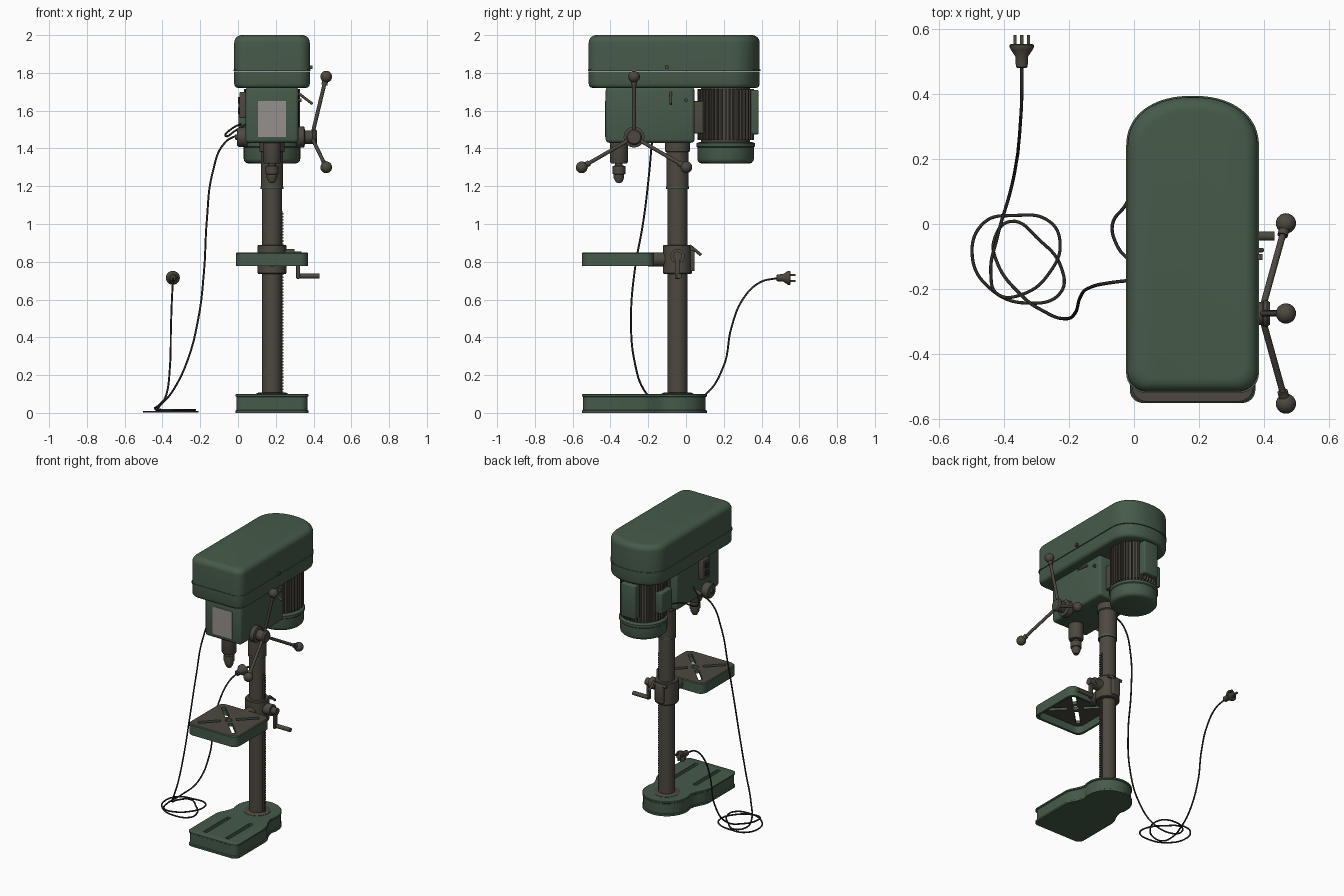
import bpy, bmesh, math
from mathutils import Vector, Matrix

if "Cube" in bpy.data.objects:
    bpy.data.objects.remove(bpy.data.objects["Cube"])


def material(name, rgb):
    m = bpy.data.materials.new(name)
    m.diffuse_color = (*rgb, 1)
    m.use_nodes = True
    m.node_tree.nodes["Principled BSDF"].inputs["Base Color"].default_value = m.diffuse_color
    return m


GREEN = material("machine green", (0.061, 0.103, 0.068))
STEEL = material("aged brown steel", (0.074, 0.066, 0.051))
BLACK = material("cord black", (0.026, 0.025, 0.021))
LABEL = material("pale grey plate", (0.30, 0.28, 0.27))
CX, CY = 0.18, -0.045          # column axis


def finish(name, bm, mat, angle=35):
    bmesh.ops.recalc_face_normals(bm, faces=bm.faces[:])
    me = bpy.data.meshes.new(name)
    bm.to_mesh(me)
    bm.free()
    for p in me.polygons:
        p.use_smooth = True
    me.set_sharp_from_angle(angle=math.radians(angle))
    me.materials.append(mat)
    ob = bpy.data.objects.new(name, me)
    bpy.context.collection.objects.link(ob)
    return ob


def skin(bm, rings):
    """Bridge equal closed rings and cap both ends."""
    vs = [[bm.verts.new(p) for p in r] for r in rings]
    n = len(vs[0])
    for a, b in zip(vs, vs[1:]):
        for i in range(n):
            bm.faces.new((a[i], a[(i + 1) % n], b[(i + 1) % n], b[i]))
    bm.faces.new(vs[0][::-1])
    bm.faces.new(vs[-1])


def loft(name, outline, centre, half, profile, mat):
    """Stack an outline at (inset, z) levels."""
    (cx, cy), (hx, hy) = centre, half
    bm = bmesh.new()
    skin(bm, [[(cx + (x - cx) * (1 - i / hx), cy + (y - cy) * (1 - i / hy), z)
               for x, y in outline] for i, z in profile])
    return finish(name, bm, mat)


def lathe(name, c, axis, profile, mat, n=32):
    """Turn (radius, distance) pairs about an axis."""
    q = Vector(axis).to_track_quat('Z', 'Y')
    ang = [2 * math.pi * i / n for i in range(n)]
    bm = bmesh.new()
    skin(bm, [[Vector(c) + q @ Vector((r * math.cos(a), r * math.sin(a), t)) for a in ang]
              for r, t in profile])
    return finish(name, bm, mat)


def rod(name, p, q, r, mat, n=16):
    d = Vector(q) - Vector(p)
    return lathe(name, p, d, [(r, 0), (r, d.length)], mat, n)


def ball(name, c, r, mat):
    a = [math.pi * (i + 0.05) / 12.1 for i in range(13)]
    return lathe(name, c, (0, 0, 1), [(r * math.sin(t), -r * math.cos(t)) for t in a], mat, 24)


def box(name, lo, hi, mat, bevel=0.0):
    lo, hi = Vector(lo), Vector(hi)
    bm = bmesh.new()
    bmesh.ops.create_cube(bm, size=1, matrix=Matrix.Translation((lo + hi) / 2)
                          @ Matrix.Diagonal((*(hi - lo), 1)))
    if bevel:
        bmesh.ops.bevel(bm, geom=bm.edges[:], offset=bevel, segments=3,
                        profile=0.5, affect='EDGES')
    return finish(name, bm, mat)


def bake(ob):
    """Replace an object's data by its evaluated mesh."""
    dg = bpy.context.evaluated_depsgraph_get()
    return bpy.data.meshes.new_from_object(ob.evaluated_get(dg))


def cut(ob, cutters):
    for c in cutters:
        m = ob.modifiers.new("cut", 'BOOLEAN')
        m.object, m.solver, m.operation = c, 'EXACT', 'DIFFERENCE'
    me = bake(ob)
    ob.modifiers.clear()
    ob.data = me
    me.set_sharp_from_angle(angle=math.radians(35))
    for c in cutters:
        bpy.data.objects.remove(c)


def tube(name, pts, r, mat):
    cu = bpy.data.curves.new(name, 'CURVE')
    cu.dimensions = '3D'
    cu.bevel_depth, cu.bevel_resolution, cu.resolution_u = r, 2, 8
    cu.use_fill_caps = True
    s = cu.splines.new('BEZIER')
    s.bezier_points.add(len(pts) - 1)
    for b, p in zip(s.bezier_points, pts):
        b.co = p
        b.handle_left_type = b.handle_right_type = 'AUTO'
    tmp = bpy.data.objects.new(name + " path", cu)
    bpy.context.collection.objects.link(tmp)
    me = bake(tmp)
    bpy.data.objects.remove(tmp)
    me.materials.clear()
    me.materials.append(mat)
    ob = bpy.data.objects.new(name, me)
    bpy.context.collection.objects.link(ob)


def arc(cx, cy, r, a0, a1, n, ry=None, e=1.0):
    out = []
    for i in range(n + 1):
        a = math.radians(a0 + (a1 - a0) * i / n)
        c, s = math.cos(a), math.sin(a)
        out.append((cx + r * math.copysign(abs(c) ** e, c),
                    cy + (ry or r) * math.copysign(abs(s) ** e, s)))
    return out


# Belt cover: square front, rounded back, two halves with a seam lip
cover = (arc(CX, 0.235, 0.2, 0, 180, 36, 0.155, 0.9)
         + arc(0.04, -0.455, 0.06, 180, 270, 8) + arc(0.32, -0.455, 0.06, 270, 360, 8))
cc, ch = (CX, -0.0625), (0.2, 0.4525)
loft("belt_cover_lower", cover, cc, ch,
     [(0.022, 1.72), (0.010, 1.723), (0.003, 1.731), (0, 1.742), (0, 1.808)], GREEN)
loft("belt_cover_seam", cover, cc, ch, [(-0.004, 1.81), (-0.004, 1.818)], GREEN)
loft("belt_cover_lid", cover, cc, ch,
     [(0, 1.812), (0, 1.96)] + [(0.04 * (1 - math.cos(t * math.pi / 12)),
                                 1.96 + 0.04 * math.sin(t * math.pi / 12)) for t in range(1, 7)], GREEN)
box("cover_latch", (0.375, -0.11, 1.82), (0.395, -0.092, 1.838), STEEL)

# Head casting with front plate
box("head_body", (0.04, -0.425, 1.43), (0.32, 0.045, 1.725), GREEN, 0.018)
box("front_plate", (0.105, -0.429, 1.46), (0.255, -0.42, 1.65), LABEL)
rod("belt_lever", (0.31, -0.08, 1.70), (0.395, -0.08, 1.635), 0.007, STEEL)
rod("belt_lock_bolt", (0.31, 0.0, 1.655), (0.335, 0.0, 1.655), 0.01, STEEL)

# Quill and chuck
lathe("quill", (CX, -0.355, 1.45), (0, 0, -1),
      [(0.047, 0), (0.047, 0.12), (0.042, 0.13), (0.02, 0.131), (0.02, 0.155)], STEEL)
lathe("chuck", (CX, -0.355, 1.31), (0, 0, -1),
      [(0.022, 0), (0.034, 0.004), (0.034, 0.045), (0.028, 0.047), (0.028, 0.065),
       (0.016, 0.09), (0.006, 0.092)], STEEL)

# Feed hub with three handles
HY, HZ = -0.275, 1.46
lathe("feed_hub", (0.31, HY, HZ), (1, 0, 0),
      [(0.055, 0), (0.055, 0.04), (0.036, 0.045), (0.036, 0.085), (0.042, 0.088),
       (0.042, 0.098), (0.034, 0.108)], STEEL)
for k in range(3):
    a = math.radians(90 + 120 * k)
    u = Vector((0, math.cos(a), math.sin(a)))
    tip = Vector((0.467, HY, HZ)) + u * 0.32
    base = Vector((0.395, HY, HZ)) + u * 0.02
    rod(f"feed_handle_{k}", base, tip, 0.010, STEEL)
    ball(f"feed_knob_{k}", tip, 0.031, STEEL)
    d = (tip - base).normalized()
    rod(f"feed_knob_neck_{k}", tip - d * 0.045, tip, 0.016, STEEL)

# Left side: return spring housing and switch
lathe("spring_housing", (0.05, HY, HZ), (-1, 0, 0),
      [(0.052, 0), (0.052, 0.045), (0.045, 0.055), (0.015, 0.056), (0.013, 0.066)], STEEL)
box("switch_box", (0.008, -0.275, 1.56), (0.05, -0.195, 1.70), STEEL, 0.006)
for z in (1.60, 1.655):
    box("switch_button", (0.0, -0.25, z - 0.018), (0.012, -0.22, z + 0.018), BLACK, 0.003)
rod("cord_gland", (0.045, -0.17, 1.49), (0.0, -0.17, 1.475), 0.012, STEEL)

# Motor: finned body, end cap, plates
MY = 0.21
lathe("motor_core", (CX, MY, 1.42), (0, 0, 1), [(0.13, 0), (0.13, 0.305)], STEEL, 48)
bm = bmesh.new()
for k in range(40):
    m = (Matrix.Translation((CX, MY, 1.58)) @ Matrix.Rotation(2 * math.pi * k / 40, 4, 'Z')
         @ Matrix.Translation((0.137, 0, 0)) @ Matrix.Diagonal((0.025, 0.008, 0.27, 1)))
    bmesh.ops.create_cube(bm, size=1, matrix=m)
finish("motor_fins", bm, STEEL)
lathe("motor_end_cap", (CX, MY, 1.32), (0, 0, 1),
      [(0.125, 0), (0.138, 0.004), (0.147, 0.014), (0.15, 0.026), (0.15, 0.085),
       (0.155, 0.09), (0.155, 0.108), (0.135, 0.115)], GREEN, 48)
box("motor_back_plate", (0.125, 0.33, 1.475), (0.235, 0.385, 1.71), GREEN, 0.008)
box("motor_junction_box", (0.002, 0.145, 1.50), (0.06, 0.265, 1.645), GREEN, 0.008)
box("motor_mount", (0.09, 0.04, 1.48), (0.27, 0.10, 1.65), STEEL, 0.004)

# Column with sleeve, ring and rack
lathe("column", (CX, CY, 0.09), (0, 0, 1), [(0.052, 0), (0.052, 1.36)], STEEL, 40)
lathe("column_sleeve", (CX, CY, 1.19), (0, 0, 1),
      [(0.058, 0), (0.058, 0.19), (0.066, 0.195), (0.066, 0.25)], STEEL, 40)
lathe("column_ring", (CX, CY, 1.185), (0, 0, 1), [(0.060, 0), (0.060, 0.014)], GREEN, 40)
lathe("column_flange", (CX, CY, 0.09), (0, 0, 1), [(0.085, 0), (0.085, 0.012), (0.07, 0.018)], STEEL, 40)
box("rack_strip", (0.225, CY - 0.012, 0.1), (0.236, CY + 0.012, 1.07), STEEL)
bm = bmesh.new()
for k in range(60):
    bmesh.ops.create_cube(bm, size=1, matrix=Matrix.Translation((0.237, CY, 0.11 + k * 0.016))
                          @ Matrix.Diagonal((0.008, 0.02, 0.008, 1)))
finish("rack_teeth", bm, STEEL)

# Base: rectangular front, necked into a round foot
half = [(0.193, -0.225), (0.185, -0.195), (0.168, -0.165), (0.153, -0.13)]
foot = (arc(CX + 0.153, -0.51, 0.04, 270, 360, 6) + [(CX + x, y) for x, y in half]
        + arc(CX, CY, 0.155, -20, 200, 30) + [(CX - x, y) for x, y in half[::-1]]
        + arc(CX - 0.153, -0.51, 0.04, 180, 270, 6))
base = loft("base", foot, (CX, -0.22), (0.193, 0.33),
            [(0, 0), (0, 0.012), (0.006, 0.016), (0.006, 0.084), (0, 0.088), (0, 0.097), (0.004, 0.10)], GREEN)
cut(base, [box("slot_cutter", (CX + s * 0.085 - 0.014, -0.50, 0.075),
               (CX + s * 0.085 + 0.014, -0.23, 0.12), GREEN) for s in (-1, 1)])

# Table: hollow square tray with crossed slots, bare top
TY = -0.36
sq = [p for sx, sy, a in ((1, 1, 0), (-1, 1, 90), (-1, -1, 180), (1, -1, 270))
      for p in arc(CX + sx * 0.145, TY + sy * 0.145, 0.045, a, a + 90, 8)]
table = loft("table", sq, (CX, TY), (0.19, 0.19), [(0, 0.777), (0, 0.845), (0.005, 0.85)], GREEN)
cutters = [loft("pocket", sq, (CX, TY), (0.19, 0.19), [(0.016, 0.76), (0.016, 0.828)], GREEN),
           rod("hole", (CX, TY, 0.8), (CX, TY, 0.9), 0.022, GREEN, 24)]
for k in range(4):
    c = box("slot", (0.05, -0.014, 0.8), (0.195, 0.014, 0.9), GREEN)
    c.matrix_world = Matrix.Translation((CX, TY, 0)) @ Matrix.Rotation(math.radians(45 + 90 * k), 4, 'Z')
    cutters.append(c)
bpy.context.view_layer.update()
cut(table, cutters)
table.data.materials.clear()
for m in (GREEN, STEEL):
    table.data.materials.append(m)
for p in table.data.polygons:
    p.material_index = int(p.normal.z > 0.9 or (p.normal.z < -0.9 and p.center.z > 0.81))

# Table bracket, clamp lever and crank
rod("table_arm", (CX, -0.20, 0.812), (CX, -0.09, 0.812), 0.038, STEEL, 24)
lathe("table_collar", (CX, CY, 0.735), (0, 0, 1),
      [(0.072, 0), (0.076, 0.005), (0.076, 0.15), (0.072, 0.155)], STEEL, 40)
box("collar_clamp", (CX - 0.03, 0.015, 0.75), (CX + 0.03, 0.045, 0.875), STEEL, 0.006)
rod("clamp_lever", (CX + 0.05, 0.02, 0.885), (CX + 0.05, 0.08, 0.835), 0.008, STEEL)
rod("clamp_bolt", (CX - 0.05, 0.03, 0.87), (CX + 0.06, 0.03, 0.87), 0.010, STEEL)
rod("pinion_housing", (0.22, CY, 0.83), (0.30, CY, 0.83), 0.038, STEEL, 24)
rod("crank_boss", (0.29, CY, 0.83), (0.335, CY, 0.83), 0.024, STEEL, 20)
box("crank_arm", (0.308, CY - 0.014, 0.71), (0.328, CY + 0.014, 0.85), STEEL, 0.005)
rod("crank_grip", (0.315, CY + 0.008, 0.725), (0.432, CY + 0.008, 0.725), 0.014, STEEL)

# Power cord: drops, coils on the floor, rises to the plug
tube("power_cord", [
    (0.02, -0.17, 1.48), (-0.07, -0.18, 1.43), (-0.135, -0.195, 1.27), (-0.165, -0.225, 1.02),
    (-0.18, -0.272, 0.75), (-0.21, -0.291, 0.5), (-0.27, -0.272, 0.27), (-0.35, -0.215, 0.11),
    (-0.42, -0.12, 0.03), (-0.43, -0.05, 0.012), (-0.38, 0.008, 0.008), (-0.29, -0.05, 0.007),
    (-0.225, -0.13, 0.006), (-0.225, -0.21, 0.006), (-0.33, -0.243, 0.006), (-0.44, -0.2, 0.006),
    (-0.497, -0.1, 0.006), (-0.46, 0.005, 0.006), (-0.37, 0.026, 0.007), (-0.26, 0.008, 0.014),
    (-0.227, -0.06, 0.016), (-0.26, -0.15, 0.016), (-0.34, -0.215, 0.016), (-0.42, -0.215, 0.018),
    (-0.44, -0.15, 0.024), (-0.42, -0.04, 0.04), (-0.38, 0.1, 0.095), (-0.36, 0.2, 0.25),
    (-0.355, 0.24, 0.45), (-0.35, 0.3, 0.6), (-0.345, 0.39, 0.69), (-0.345, 0.49, 0.715)], 0.0052, BLACK)
tube("motor_cord", [(0.02, 0.16, 1.53), (-0.025, 0.06, 1.51), (-0.066, 0.0, 1.475),
                    (-0.055, -0.06, 1.465), (-0.02, -0.105, 1.49), (0.045, -0.14, 1.53)], 0.0052, BLACK)

# Plug with three prongs
P = Vector((-0.345, 0.48, 0.715))
lathe("plug", P, (0, 1, 0), [(0.015, 0), (0.018, 0.003), (0.02, 0.035), (0.034, 0.056),
                             (0.037, 0.062), (0.037, 0.07), (0.033, 0.073)], STEEL, 28)
for dx, dz in ((-0.021, 0.014), (0.021, 0.014), (0, -0.016)):
    c = P + Vector((dx, 0.085, dz))
    box("plug_prong", c - Vector((0.005, 0.02, 0.005)), c + Vector((0.005, 0.016, 0.005)), STEEL)
